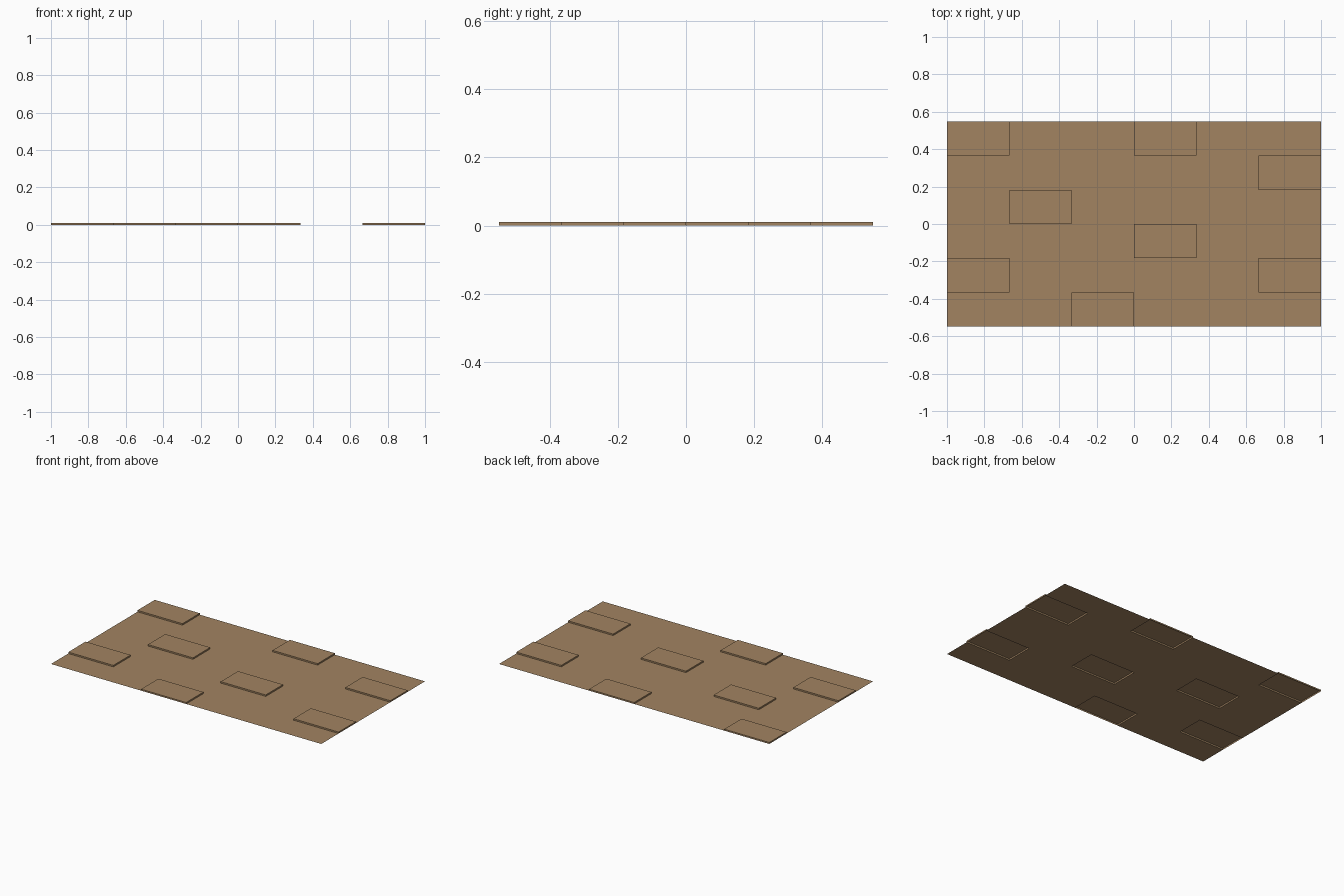
import bpy, bmesh

if "Cube" in bpy.data.objects:
    bpy.data.objects.remove(bpy.data.objects["Cube"])

N = 6                    # cells per side
HALF_Y = 0.548           # half depth of the sheet
HEIGHT = 0.01            # rise of the raised cells
# (column, row) of raised cells, counted from the left / front
RAISED = {(0, 5), (3, 5), (5, 4), (1, 3), (3, 2), (0, 1), (5, 1), (2, 0)}

# Thin sheet divided into a regular grid
bm = bmesh.new()
bmesh.ops.create_grid(bm, x_segments=N, y_segments=N, size=1)
bmesh.ops.scale(bm, vec=(1, HALF_Y, 1), verts=bm.verts)


def cell(face):
    c = face.calc_center_median()
    return int((c.x + 1) / 2 * N), int((c.y / HALF_Y + 1) / 2 * N)


# Raised slabs, hollow from below
picked = [f for f in bm.faces if cell(f) in RAISED]
slabs = bmesh.ops.extrude_discrete_faces(bm, faces=picked)["faces"]
for f in slabs:
    bmesh.ops.translate(bm, vec=(0, 0, HEIGHT), verts=f.verts)
bmesh.ops.remove_doubles(bm, verts=bm.verts, dist=1e-5)
bmesh.ops.recalc_face_normals(bm, faces=bm.faces)
if sum(f.normal.z for f in bm.faces) < 0:
    bmesh.ops.reverse_faces(bm, faces=bm.faces)

mesh = bpy.data.meshes.new("paved_ground")
bm.to_mesh(mesh)
bm.free()
ground = bpy.data.objects.new("paved_ground", mesh)
bpy.context.collection.objects.link(ground)

# Earth brown
mat = bpy.data.materials.new("earth_brown")
mat.diffuse_color = (0.36, 0.23, 0.12, 1)
mat.use_nodes = True
mat.node_tree.nodes["Principled BSDF"].inputs["Base Color"].default_value = mat.diffuse_color
mesh.materials.append(mat)
